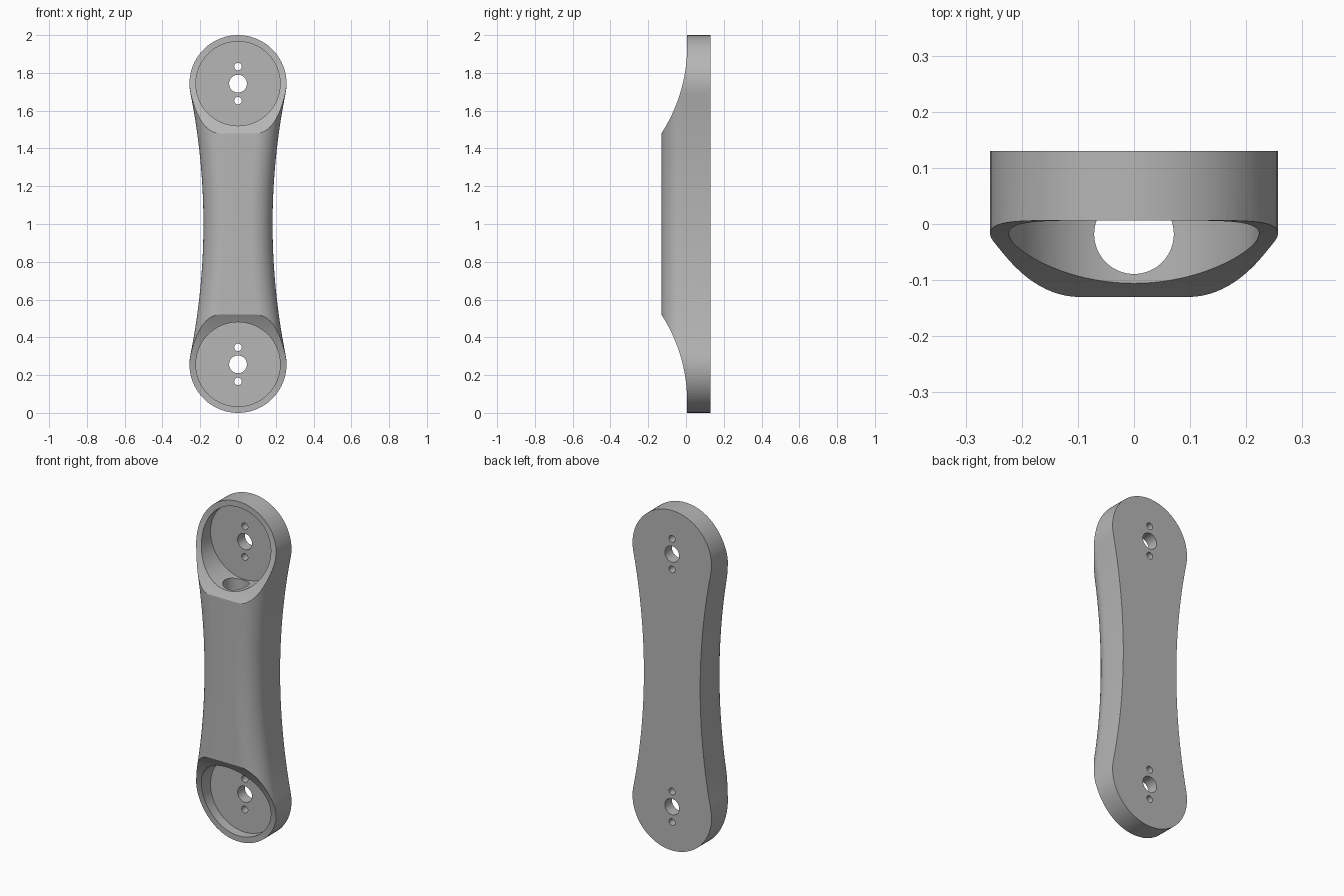
import bpy
import bmesh
from math import pi, sin, cos, asin, atan2, sqrt
from mathutils import Matrix

if "Cube" in bpy.data.objects:
    bpy.data.objects.remove(bpy.data.objects["Cube"])

BACK, FRONT = 0.13, -0.13
END_R, WAIST = 0.257, 0.183      # end radius and half width at the middle
REACH = 1 - END_R                # end centre to middle
FILLET = 0.117
WAIST_R = (REACH**2 + WAIST**2 - END_R**2) / (2 * (END_R - WAIST))

metal = bpy.data.materials.new("plain grey")
metal.use_nodes = True
GREY = (0.47, 0.47, 0.47, 1)
metal.diffuse_color = GREY
metal.node_tree.nodes["Principled BSDF"].inputs["Base Color"].default_value = GREY


def make_object(name, bm):
    bmesh.ops.recalc_face_normals(bm, faces=bm.faces)
    mesh = bpy.data.meshes.new(name)
    bm.to_mesh(mesh)
    bm.free()
    mesh.materials.append(metal)
    obj = bpy.data.objects.new(name, mesh)
    bpy.context.collection.objects.link(obj)
    return obj


def loft(name, rings):
    """Skin closed rings of points and cap both ends."""
    bm = bmesh.new()
    loops = [[bm.verts.new(p) for p in ring] for ring in rings]
    n = len(loops[0])
    for a, b in zip(loops, loops[1:]):
        for i in range(n):
            j = (i + 1) % n
            bm.faces.new((a[i], a[j], b[j], b[i]))
    bm.faces.new(loops[0])
    bm.faces.new(loops[-1])
    return make_object(name, bm)


def cylinder(name, radius, start, end, axis, centre, sides):
    """Cylinder along 'Y' or 'Z' between two positions on that axis."""
    middle = (start + end) / 2
    if axis == 'Y':
        place = Matrix.Translation((centre[0], middle, centre[1])) @ Matrix.Rotation(pi / 2, 4, 'X')
    else:
        place = Matrix.Translation((centre[0], centre[1], middle))
    bm = bmesh.new()
    bmesh.ops.create_cone(bm, cap_ends=True, segments=sides, radius1=radius,
                          radius2=radius, depth=end - start, matrix=place)
    return make_object(name, bm)


def outline(inset, y):
    """Waisted outline: two end arcs joined by tangent concave side arcs."""
    r_end, r_side = END_R - inset, WAIST_R + inset
    side_x = WAIST_R + WAIST
    tilt = asin(REACH / (WAIST_R + END_R))
    half = []
    for i in range(40):                      # upper end arc, right to left
        a = tilt * -1 + (pi + 2 * tilt) * i / 39
        half.append((r_end * cos(a), 1 + REACH + r_end * sin(a)))
    for i in range(1, 32):                   # left side arc, downwards
        a = tilt - 2 * tilt * i / 32
        half.append((-side_x + r_side * cos(a), 1 + r_side * sin(a)))
    full = half + [(-x, 2 - z) for x, z in half]
    return [(x, y, z) for x, z in full]


# Body with rounded front edges
rings = [outline(0, BACK)]
STEPS = 16
for i in range(STEPS + 1):
    a = pi / 2 * i / STEPS
    rings.append(outline(FILLET * (1 - cos(a)), FRONT + FILLET * (1 - sin(a))))
body = loft("link_arm", rings)

cutters = []
LIP, RISE = 0.006, 0.46          # lip plane and height of the scooped curve
DROP = LIP - FRONT
SCOOP_R = (RISE**2 + DROP**2) / (2 * DROP)
SWEEP = atan2(RISE, SCOOP_R - DROP) + 0.03

for side, label in ((1, "upper"), (-1, "lower")):
    # Scooped cut that thins each end
    profile = [(LIP, 1.2)]
    for i in range(33):
        a = SWEEP * i / 32
        profile.append((LIP - SCOOP_R * (1 - cos(a)), 0.48 + RISE - SCOOP_R * sin(a)))
    profile += [(-0.4, profile[-1][1]), (-0.4, 1.2)]
    cutters.append(loft(label + "_scoop",
                        [[(x, y, 1 + side * h) for y, h in profile] for x in (-0.5, 0.5)]))
    # Round pocket and its fixing holes
    z = 1 + side * REACH
    cutters.append(cylinder(label + "_pocket", 0.223, -0.5, 0.063, 'Y', (0, z), 96))
    cutters.append(cylinder(label + "_axle_hole", 0.047, 0, 0.3, 'Y', (0, z), 48))
    for offset in (-0.09, 0.09):
        cutters.append(cylinder(label + "_screw_hole", 0.02, 0, 0.3, 'Y', (0, z + offset), 24))

# Cable channel between the pockets
cutters.append(cylinder("cable_channel", 0.071, 1 - REACH, 1 + REACH, 'Z', (0, -0.018), 64))

bpy.context.view_layer.objects.active = body
body.select_set(True)
for cutter in cutters:
    cutter.hide_render = True
    mod = body.modifiers.new(cutter.name, 'BOOLEAN')
    mod.operation = 'DIFFERENCE'
    mod.solver = 'EXACT'
    mod.object = cutter
    bpy.ops.object.modifier_apply(modifier=mod.name)
    bpy.data.objects.remove(cutter)

bpy.ops.object.shade_smooth_by_angle(angle=0.4)
